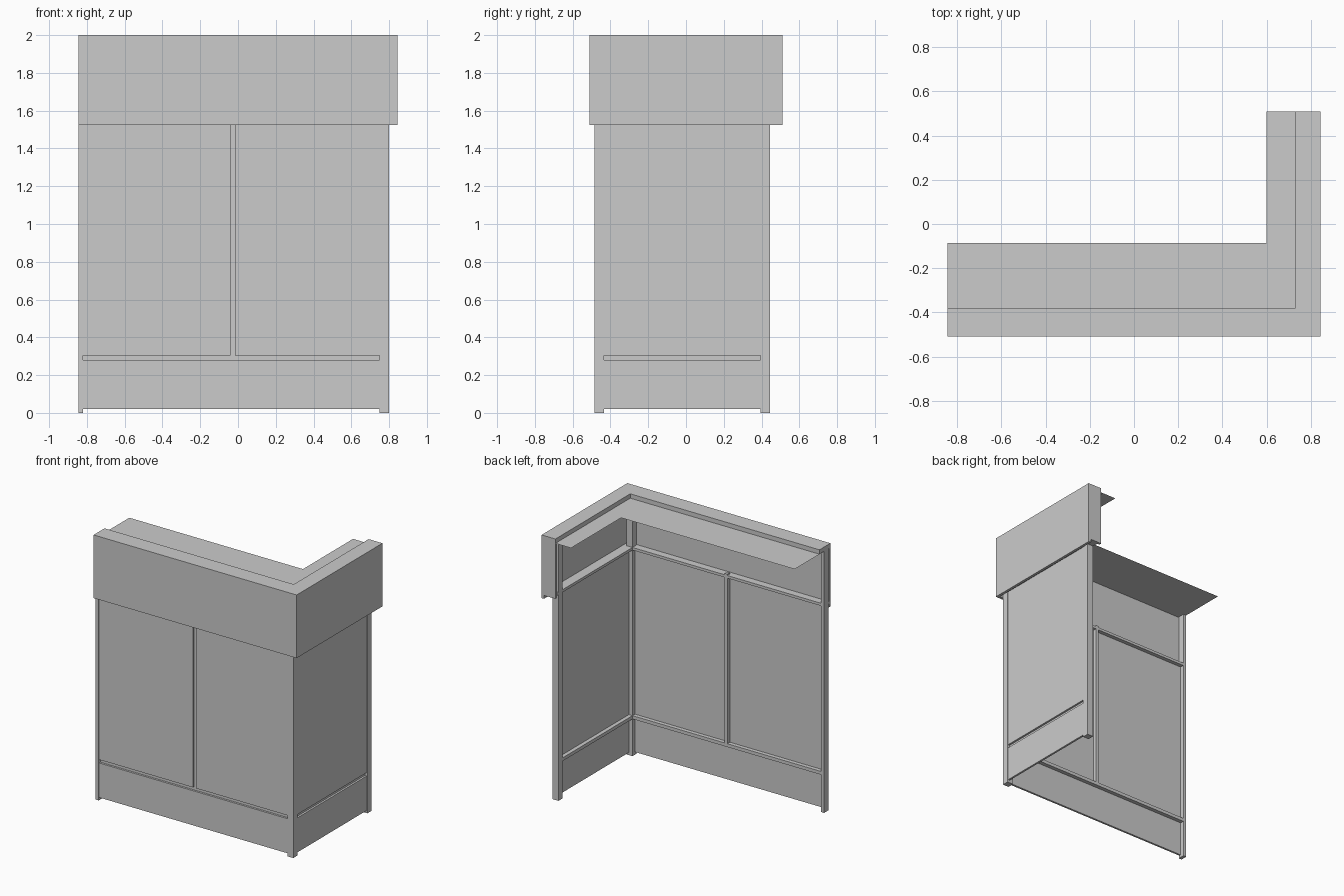
import bpy, bmesh

if "Cube" in bpy.data.objects:
    bpy.data.objects.remove(bpy.data.objects["Cube"])

L, F, R, B = -0.845, -0.51, 0.845, 0.51   # outer footprint


def prism(name, pts, z0, z1):
    """Extrude a plan outline from z0 to z1 (flat sheet when equal)."""
    bm = bmesh.new()
    face = bm.faces.new([bm.verts.new((x, y, z0)) for x, y in pts])
    if z1 > z0:
        ext = bmesh.ops.extrude_face_region(bm, geom=[face])
        verts = [v for v in ext["geom"] if isinstance(v, bmesh.types.BMVert)]
        bmesh.ops.translate(bm, vec=(0, 0, z1 - z0), verts=verts)
        bmesh.ops.recalc_face_normals(bm, faces=bm.faces)
    me = bpy.data.meshes.new(name)
    bm.to_mesh(me)
    bm.free()
    ob = bpy.data.objects.new(name, me)
    bpy.context.collection.objects.link(ob)
    return ob


def box(name, x0, x1, y0, y1, z0, z1):
    return prism(name, [(x0, y0), (x1, y0), (x1, y1), (x0, y1)], z0, z1)


def l_run(name, y0, y1, x0, x1, z0, z1):
    """L-shaped run: front arm between y0 and y1, side arm between x0 and x1."""
    return prism(name, [(L, y0), (x1, y0), (x1, B), (x0, B), (x0, y1), (L, y1)], z0, z1)


# Upper counter: cap, outer fascia, end plate, lower shelf, thin worktop
CAP, SHELF = 1.967, 1.57
l_run("counter_cap", F, -0.38, 0.73, R, CAP, 2.0)
l_run("fascia", F, F + 0.02, R - 0.02, R, 1.525, CAP)
box("fascia_end_plate", 0.73, R - 0.02, B - 0.02, B, 1.55, CAP)
l_run("lower_shelf", F + 0.02, -0.435, 0.75, R - 0.02, 1.55, SHELF)
l_run("worktop", -0.38, -0.085, 0.60, 0.73, CAP, CAP)

# Posts
box("left_post", L, -0.82, -0.485, -0.435, 0, CAP)
box("corner_post", 0.75, 0.80, -0.485, -0.435, 0, CAP)
box("rear_post", 0.75, 0.80, 0.395, 0.445, 0, CAP)

# Rails and mullion behind the panels
box("front_rail", -0.82, 0.75, -0.465, -0.435, 0.28, 0.305)
box("side_rail", 0.75, 0.78, -0.435, 0.395, 0.28, 0.305)
box("front_mullion", -0.04, -0.015, -0.465, -0.435, 0.305, 1.58)

# Infill panels
for name, z0, z1 in (("kick", 0.02, 0.28), ("upper", 0.305, 1.55)):
    box(f"side_{name}_panel", 0.78, 0.795, -0.435, 0.395, z0, z1)
box("front_kick_panel", -0.82, 0.75, -0.48, -0.465, 0.02, 0.28)
for name, x0, x1 in (("left", -0.82, -0.04), ("right", -0.015, 0.75)):
    box(f"front_{name}_panel", x0, x1, -0.48, -0.465, 0.305, 1.55)
